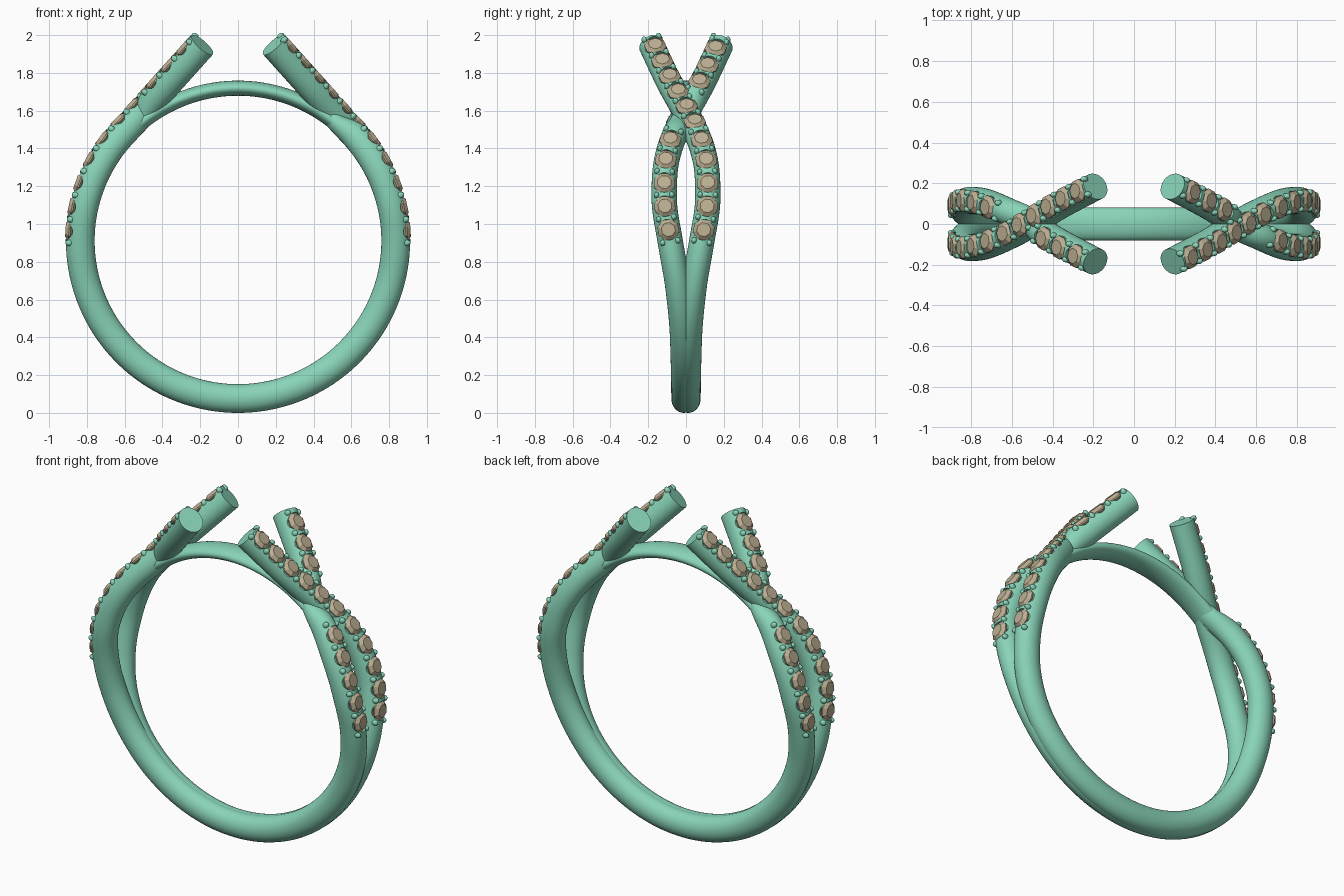
import bpy, bmesh, math
from mathutils import Vector, Matrix

if "Cube" in bpy.data.objects:
    bpy.data.objects.remove(bpy.data.objects["Cube"])

R, CZ = 0.835, 0.911              # centreline radius and centre height
ARC = R * math.radians(135)       # arc length from bottom to the straight arms
P45 = Vector((R * math.sin(math.pi / 4), 0, CZ + R * math.cos(math.pi / 4)))
END = Vector((0.188, 0, 1.95))
ARM = (END - P45).length


def material(name, col):
    m = bpy.data.materials.new(name)
    m.diffuse_color = (*col, 1)
    m.use_nodes = True
    m.node_tree.nodes["Principled BSDF"].inputs["Base Color"].default_value = m.diffuse_color
    return m


METAL = material("green_metal", (0.25, 0.66, 0.48))
STONE = material("tan_stone", (0.50, 0.43, 0.29))


def s_of_z(z):
    if z <= P45.z:
        return R * math.acos(max(-1, min(1, (CZ - z) / R)))
    return ARC + (z - P45.z) / (END.z - P45.z) * ARM


# Sideways sway of a strand, keyed by height
KEYS = [(s_of_z(z), y) for z, y in [(0.076, .011), (.4, .018), (.66, .042), (.9, .082), (1.08, .112),
        (1.2, .115), (1.31, .107), (1.41, .083), (1.51, .042), (1.59, 0), (1.74, -.085), (1.95, -.185)]]


def sway(s):
    k = KEYS
    i = max(j for j in range(len(k) - 1) if j == 0 or k[j][0] <= s)

    def slope(j):
        if j == 0:
            return 0
        a, b = k[j - 1], k[min(j + 1, len(k) - 1)]
        return (b[1] - a[1]) / (b[0] - a[0])
    h = k[i + 1][0] - k[i][0]
    t = (s - k[i][0]) / h
    return ((2*t**3 - 3*t**2 + 1) * k[i][1] + (t**3 - 2*t**2 + t) * h * slope(i)
            + (3*t**2 - 2*t**3) * k[i + 1][1] + (t**3 - t**2) * h * slope(i + 1))


def centre(s):
    """Point and outward normal; s > 0 is the over side, s < 0 the under side."""
    a = abs(s)
    if a <= ARC:
        n = Vector((math.sin(a / R), 0, -math.cos(a / R)))
        p = Vector((0, 0, CZ)) + n * R
    else:
        d = (END - P45).normalized()
        n = Vector((d.z, 0, -d.x))
        p = P45 + d * (a - ARC)
    p.y = sway(a)
    dip = math.exp(-((a - s_of_z(1.56)) / 0.085) ** 2) if s < 0 else 0
    p -= n * 0.028 * dip
    if s < 0:
        p.x, n.x = -p.x, -n.x
    return p, n, dip


def frame(s):
    p, n, dip = centre(s)
    t = (centre(s + 1e-3)[0] - centre(s - 1e-3)[0]).normalized()
    n = (n - t * n.dot(t)).normalized()
    return p, t, n, t.cross(n), dip


def finish(bm, name, mat, smooth=True):
    bmesh.ops.recalc_face_normals(bm, faces=bm.faces)
    me = bpy.data.meshes.new(name)
    bm.to_mesh(me)
    bm.free()
    me.materials.append(mat)
    o = bpy.data.objects.new(name, me)
    bpy.context.collection.objects.link(o)
    bpy.ops.object.select_all(action='DESELECT')
    o.select_set(True)
    bpy.context.view_layer.objects.active = o
    if smooth:
        bpy.ops.object.shade_smooth_by_angle(angle=math.radians(35))
    return o


def sweep(sections, name, seg=32):
    """Skin elliptical sections given as (point, normal, side, r_normal, r_side)."""
    bm = bmesh.new()
    rings = [[bm.verts.new(p + n * rn * math.cos(2*math.pi*i/seg) + b * rb * math.sin(2*math.pi*i/seg))
              for i in range(seg)] for p, n, b, rn, rb in sections]
    for a, b in zip(rings, rings[1:]):
        for i in range(seg):
            bm.faces.new((a[i], a[i - 1], b[i - 1], b[i]))
    bm.faces.new(rings[0])
    bm.faces.new(rings[-1])
    return finish(bm, name, METAL)


# Stone positions along one strand: full row on the over side, gap on the under side
LOW = [0.965, 1.08, 1.195, 1.31, 1.41]
STONES = [s_of_z(z) for z in LOW + [1.5, 1.583, 1.662, 1.742, 1.822, 1.902]]
UNDER = [-s_of_z(z) for z in LOW]
UNDER_TOP = [-s_of_z(z) for z in (1.715, 1.80, 1.89)]
ROWS = [STONES, UNDER, UNDER_TOP]


def at(s, h, side=0):
    p, t, n, b, _ = frame(s)
    m = Matrix((t, b, n)).transposed().to_4x4()
    m.translation = p + n * h + b * side
    return m


# Strand with stone seats cut into its outer face
S = ARC + ARM - 0.002
N = 170
secs = []
for i in range(N + 1):
    p, t, n, b, dip = frame(-S + 2 * S * i / N)
    secs.append((p, n, b, 0.076 - 0.026 * dip, 0.067))
strand = sweep(secs, "strand_a")
bm = bmesh.new()
for row in ROWS:
    for s in row:
        bmesh.ops.create_cone(bm, cap_ends=True, segments=20, radius1=0.056, radius2=0.056,
                              depth=0.08, matrix=at(s, 0.083))
cutter = finish(bm, "seat_cutter", METAL, False)
cutter.hide_render = True
mod = strand.modifiers.new("seats", 'BOOLEAN')
mod.object, mod.solver = cutter, 'EXACT'
bpy.context.view_layer.objects.active = strand
bpy.ops.object.modifier_apply(modifier="seats")
bpy.data.objects.remove(cutter)
bpy.ops.object.select_all(action='DESELECT')
strand.select_set(True)
bpy.ops.object.shade_smooth_by_angle(angle=math.radians(35))

# Faceted stones
bm = bmesh.new()
for row in ROWS:
    for s in row:
        m = at(s, 0.056)
        rings = [[bm.verts.new(m @ Vector((r * math.cos((i + o) * math.pi / 4),
                                           r * math.sin((i + o) * math.pi / 4), h))) for i in range(8)]
                 for r, h, o in [(0.038, 0.024, 0.5), (0.059, 0.006, 0.5), (0.059, -0.002, 0.5), (0.03, -0.024, 0.5)]]
        for a, b in zip(rings, rings[1:]):
            for i in range(8):
                bm.faces.new((a[i], a[i - 1], b[i - 1], b[i]))
        bm.faces.new(rings[0])
        bm.faces.new(rings[-1])
stones = finish(bm, "stones_a", STONE, False)

# Prongs: a pair of beads in every gap and at row ends
bm = bmesh.new()
for row in ROWS:
    gap = (row[1] - row[0]) / 2
    for s in [row[0] - gap] + [(a + b) / 2 for a, b in zip(row, row[1:])] + [row[-1] + gap]:
        for side in (-0.04, 0.04):
            bmesh.ops.create_uvsphere(bm, u_segments=12, v_segments=8, radius=1,
                                      matrix=at(s, 0.058, side) @ Matrix.Diagonal((0.017, 0.015, 0.021, 1)))
prongs = finish(bm, "prongs_a", METAL)

# Second strand set is the first turned half a revolution about z
for o in (strand, stones, prongs):
    c = o.copy()
    c.data = o.data.copy()
    c.name = o.name[:-1] + "b"
    c.rotation_euler.z = math.pi
    bpy.context.collection.objects.link(c)

# Flat bridge closing the ring under the arms
secs = []
for i in range(41):
    a = math.radians(-44 + 88 * i / 40)
    n = Vector((math.sin(a), 0, math.cos(a)))
    secs.append((Vector((0, 0, CZ)) + n * 0.808, n, Vector((0, 1, 0)), 0.04, 0.08))
sweep(secs, "bridge")
